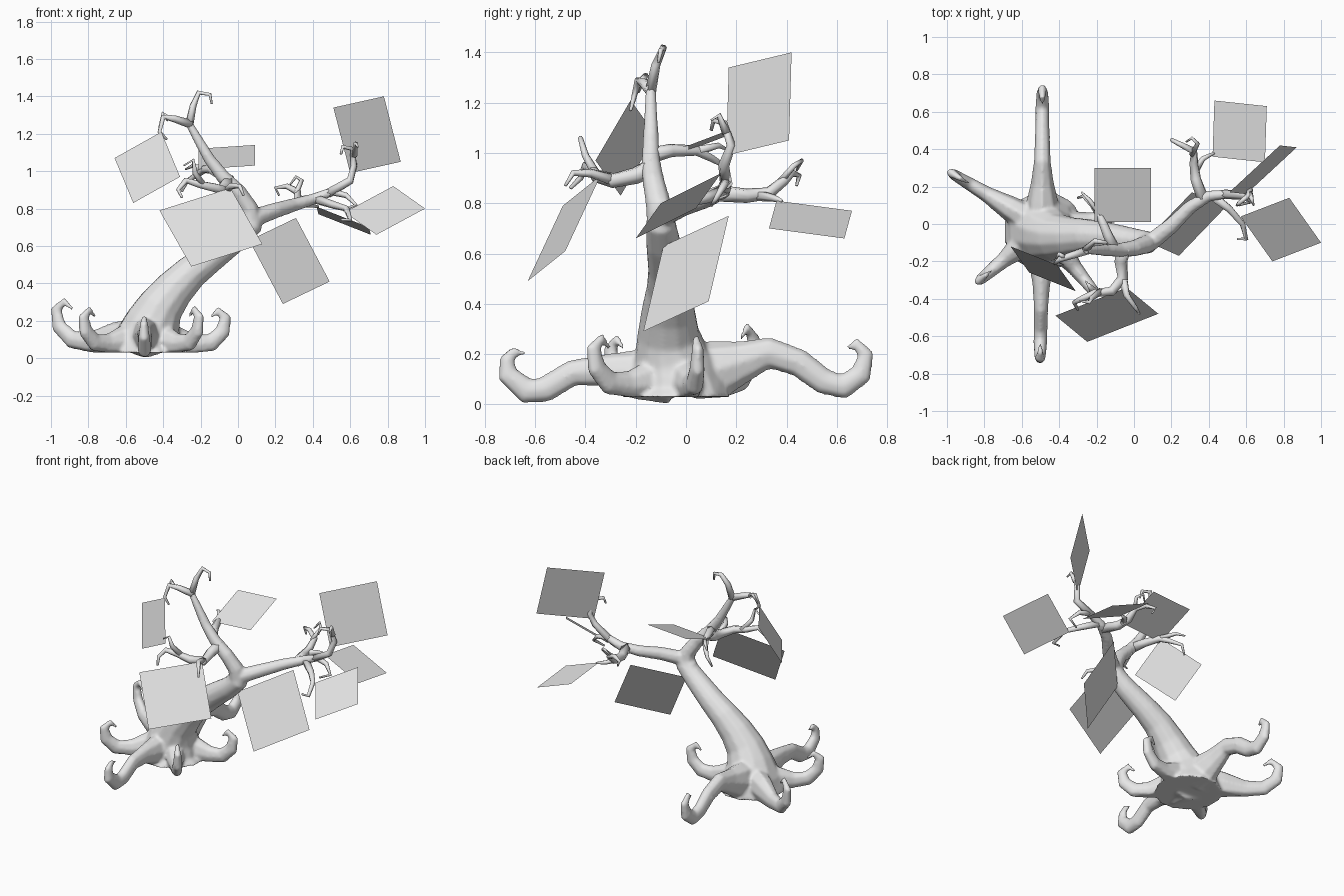
import bpy
import bmesh
import math
from mathutils import Vector

# Remove the default cube
default_cube = bpy.data.objects.get("Cube")
if default_cube:
    bpy.data.objects.remove(default_cube, do_unlink=True)

# Single plain grey for bark and leaf cards
grey = bpy.data.materials.new("plain_grey")
grey.use_nodes = True
grey_value = (.8, .8, .8, 1)
grey.diffuse_color = grey_value
for node in grey.node_tree.nodes:
    if node.type == 'BSDF_PRINCIPLED':
        node.inputs["Base Color"].default_value = grey_value


def finish(name, bm, smooth):
    """Turn a bmesh into a named object with the grey material."""
    bmesh.ops.recalc_face_normals(bm, faces=bm.faces[:])
    for face in bm.faces:
        face.smooth = smooth
    mesh = bpy.data.meshes.new(name)
    bm.to_mesh(mesh)
    bm.free()
    mesh.materials.append(grey)
    obj = bpy.data.objects.new(name, mesh)
    bpy.context.scene.collection.objects.link(obj)
    return obj


def tube(name, points, radii, sides=8):
    """Sweep a ring of the given radii along a path without twisting."""
    points = [Vector(p) for p in points]
    last = len(points) - 1
    bm = bmesh.new()
    rings = []
    side_axis = None
    previous = None
    for i, (point, radius) in enumerate(zip(points, radii)):
        before = points[max(i - 1, 0)]
        after = points[min(i + 1, last)]
        tangent = (after - before).normalized()
        if side_axis is None:
            side_axis = tangent.orthogonal().normalized()
        else:
            side_axis = previous.rotation_difference(tangent) @ side_axis
        previous = tangent
        other_axis = tangent.cross(side_axis)
        ring = []
        for k in range(sides):
            angle = math.tau * k / sides
            offset = side_axis * math.cos(angle) + other_axis * math.sin(angle)
            ring.append(bm.verts.new(point + offset * radius))
        rings.append(ring)
    for lower, upper in zip(rings, rings[1:]):
        for k in range(sides):
            n = (k + 1) % sides
            bm.faces.new((lower[k], lower[n], upper[n], upper[k]))
    bm.faces.new(rings[0][::-1])
    bm.faces.new(rings[-1])
    return finish(name, bm, True)


def branch(name, points, start, end, sides=6):
    """A tube that tapers evenly from its start radius to its end radius."""
    last = len(points) - 1
    radii = [start + (end - start) * i / last for i in range(last + 1)]
    return tube(name, points, radii, sides)


def root(name, degrees, reach, profile, lift=1, floor=.03):
    """A claw-like root: profile rows are (fraction of reach, height, radius).
    It is narrower than it is tall, and flat where it meets the floor."""
    heading = Vector((math.cos(math.radians(degrees)), math.sin(math.radians(degrees)), 0))
    across = Vector((-heading.y, heading.x, 0))
    centre = Vector((-.49, -.02, 0))
    path = [centre + heading * reach * along + Vector((0, 0, height * lift))
            for along, height, radius in profile]
    obj = tube(name, path, [row[-1] for row in profile])
    for vert in obj.data.vertices:
        sideways = (vert.co - centre).dot(across)
        vert.co -= across * sideways * .28
        vert.co.z = max(vert.co.z, floor)
    return obj


def fuse(name, parts):
    """Join overlapping parts and blend them into one continuous skin."""
    bpy.ops.object.select_all(action='DESELECT')
    for part in parts:
        part.select_set(True)
    bpy.context.view_layer.objects.active = parts[0]
    bpy.ops.object.join()
    parts[0].name = name
    skin = parts[0].modifiers.new("skin", 'REMESH')
    skin.mode = 'VOXEL'
    skin.voxel_size = .01
    skin.use_smooth_shade = True
    blend = parts[0].modifiers.new("blend", 'SMOOTH')
    blend.factor = .5
    blend.iterations = 6


def leaf_card(name, first, second, third):
    """A flat four-sided leaf plate from three consecutive corners."""
    a, b, c = Vector(first), Vector(second), Vector(third)
    bm = bmesh.new()
    bm.faces.new([bm.verts.new(p) for p in (a, b, c, a + c - b)])
    return finish(name, bm, False)


# Trunk, flared at the ground and leaning to its left
trunk = [
    (-.48, -.04, .03, .22), (-.48, -.04, .1, .19), (-.45, -.06, .2, .15),
    (-.41, -.07, .28, .125), (-.34, -.07, .37, .108), (-.25, -.065, .46, .093),
    (-.15, -.07, .535, .082), (-.01, -.09, .64, .07), (.08, -.1, .72, .06),
    (.1, -.1, .77, .035),
]
body = [tube("trunk", [row[:3] for row in trunk], [row[3] for row in trunk], 12)]

# Roots: two long arching ones and four short hooked ones
long_profile = [
    (.05, .12, .13), (.2, .14, .115), (.32, .17, .085), (.46, .205, .064),
    (.61, .165, .057), (.74, .09, .053), (.84, .07, .053), (.93, .12, .046),
    (.955, .2, .033), (.9, .245, .024), (.86, .22, .01),
]
front_profile = [
    (.05, .11, .13), (.25, .12, .1), (.43, .135, .066), (.6, .125, .054),
    (.75, .06, .053), (.85, .052, .053), (.96, .12, .043), (.96, .18, .032),
    (.92, .21, .022), (.86, .2, .01),
]
short_profile = [
    (.1, .1, .12), (.35, .1, .095), (.6, .085, .06), (.8, .1, .05),
    (.94, .17, .043), (.97, .26, .034), (.88, .305, .022), (.79, .26, .01),
]
body += [
    root("back_root", 90, .77, long_profile, floor=.02),
    root("front_root", 269, .72, front_profile, floor=0),
    root("right_root", 149, .58, short_profile),
    root("front_right_root", 220, .45, short_profile, .85),
    root("front_left_root", 309, .46, short_profile, .86),
    root("left_root", 9, .44, short_profile, .84),
]

# The two main limbs grow out of the trunk
body += [
    branch("left_limb", [(.03, -.1, .7), (.1, -.09, .755), (.2, -.01, .79), (.3, .09, .82),
                         (.4, .15, .85), (.5, .16, .89)], .056, .025, 8),
    branch("upper_limb", [(.07, -.1, .7), (.06, -.11, .8), (0, -.13, .89), (-.08, -.14, .97),
                          (-.15, -.14, 1.06), (-.22, -.14, 1.18), (-.27, -.14, 1.27)],
           .058, .02, 8),
]
fuse("trunk_roots_and_limbs", body)

# Twigs of the left limb
branch("left_upper_twig", [(.48, .16, .88), (.6, .15, .95), (.62, .18, 1.03),
                           (.61, .15, 1.12), (.56, .11, 1.13), (.55, .1, 1.09)], .026, .007)
branch("left_upper_spur", [(.62, .16, 1.08), (.63, .13, 1.15), (.64, .1, 1.13)], .018, .005)
branch("left_back_twig", [(.37, .13, .84), (.33, .24, .83), (.32, .33, .84),
                          (.32, .39, .89), (.26, .42, .92), (.2, .45, .91),
                          (.22, .44, .87)], .034, .006)
branch("left_back_hook", [(.31, .37, .88), (.34, .43, .95), (.31, .46, .97),
                          (.28, .44, .93)], .016, .005)
branch("left_back_spur", [(.33, .29, .83), (.37, .35, .82), (.43, .38, .81)], .022, .007)
branch("left_front_twig", [(.42, .15, .85), (.51, .08, .82), (.58, 0, .8),
                           (.6, -.08, .74), (.55, -.08, .74)], .026, .007)
branch("left_side_spur", [(.5, .16, .89), (.58, .15, .87), (.63, .12, .82),
                          (.56, .1, .79)], .02, .006)

# Twigs of the upper limb
branch("crown_hook", [(-.26, -.14, 1.25), (-.24, -.12, 1.35), (-.21, -.09, 1.42),
                      (-.15, -.1, 1.41), (-.14, -.11, 1.36)], .023, .006)
branch("right_hook", [(-.25, -.14, 1.25), (-.34, -.17, 1.28), (-.4, -.19, 1.29),
                      (-.42, -.21, 1.21), (-.38, -.22, 1.17)], .024, .006)
branch("right_spur", [(-.37, -.18, 1.28), (-.4, -.16, 1.31), (-.42, -.19, 1.24)], .018, .005)
branch("back_twig", [(-.1, -.14, .99), (-.14, -.06, 1.01), (-.18, .04, 1.01),
                     (-.22, .1, .98), (-.27, .15, .95), (-.3, .14, .89)], .032, .006)
branch("back_spur", [(-.18, .05, 1.01), (-.24, .13, 1.03), (-.28, .17, 1.01)], .018, .005)

# Front limb and its twigs
branch("front_limb", [(-.05, -.12, .95), (-.07, -.2, .91), (-.06, -.29, .89),
                      (-.12, -.36, .91), (-.21, -.37, .93), (-.28, -.4, .95),
                      (-.32, -.42, .9), (-.3, -.46, .86)], .04, .007)
branch("front_hook", [(-.18, -.36, .92), (-.23, -.4, .99), (-.24, -.42, 1.06),
                      (-.29, -.41, 1.03)], .02, .005)
branch("front_spur", [(-.06, -.28, .89), (-.04, -.38, .92), (.01, -.45, .92),
                      (.03, -.48, .87)], .024, .006)

# Flat leaf cards
leaf_card("right_leaf", (-.66, -.12, 1.07), (-.41, -.22, 1.21), (-.31, -.36, .97))
leaf_card("front_leaf", (-.25, -.63, .49), (-.42, -.49, .79), (-.04, -.34, .91))
leaf_card("under_leaf", (.06, -.09, .63), (.31, .17, .75), (.49, .09, .41))
leaf_card("top_left_leaf", (.51, .17, 1.34), (.78, .42, 1.4), (.87, .41, 1.05))
leaf_card("far_left_leaf", (.74, -.2, .66), (1, -.1, .8), (.83, .14, .92))
leaf_card("back_left_leaf", (.43, .66, .77), (.71, .63, .66), (.7, .33, .7))
leaf_card("back_leaf", (-.21, .3, 1.12), (.09, .3, 1.14), (.09, .01, 1.03))
